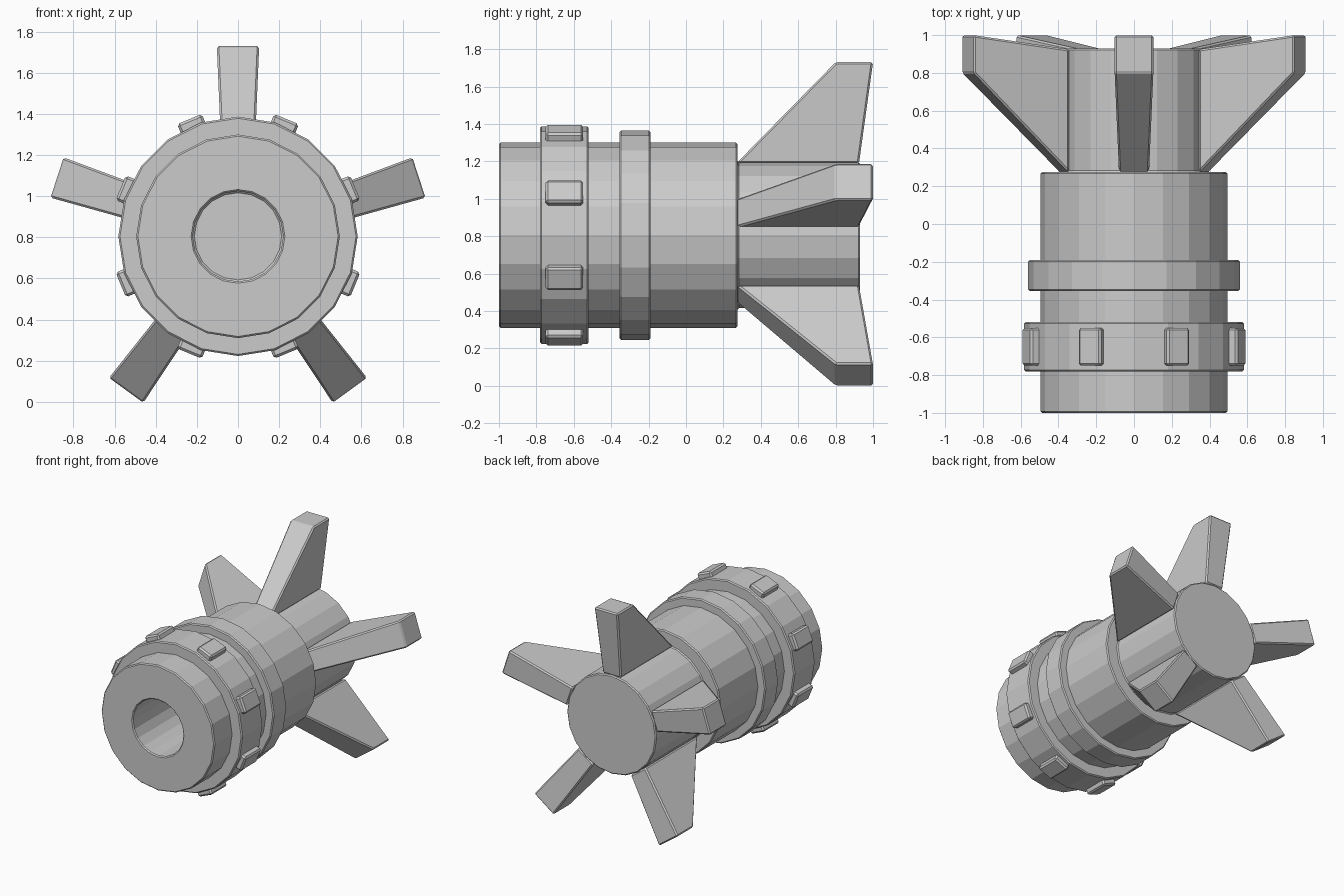
import bpy, bmesh
from math import pi, cos, sin
from mathutils import Matrix

if "Cube" in bpy.data.objects:
    bpy.data.objects.remove(bpy.data.objects["Cube"])

CZ = 0.805     # height of the long axis
SIDES = 20


def finish(bm, name, bevel):
    bmesh.ops.recalc_face_normals(bm, faces=bm.faces)
    mesh = bpy.data.meshes.new(name)
    bm.to_mesh(mesh)
    bm.free()
    ob = bpy.data.objects.new(name, mesh)
    ob.location.z = CZ
    bpy.context.collection.objects.link(ob)
    mod = ob.modifiers.new("edge_bevel", 'BEVEL')
    mod.width, mod.segments = bevel, 1
    mod.limit_method, mod.angle_limit = 'ANGLE', 0.6
    return ob


def lathe(name, profile, closed=False, bevel=0.008):
    """Revolve (radius, y) points round the y axis; open profiles get end caps."""
    bm = bmesh.new()
    rings = [[bm.verts.new((r * cos(2 * pi * i / SIDES), y, r * sin(2 * pi * i / SIDES)))
              for i in range(SIDES)] for r, y in profile]
    pairs = list(zip(rings, rings[1:]))
    if closed:
        pairs.append((rings[-1], rings[0]))
    else:
        bm.faces.new(rings[0])
        bm.faces.new(rings[-1])
    for a, b in pairs:
        for i in range(SIDES):
            j = (i + 1) % SIDES
            bm.faces.new((a[i], a[j], b[j], b[i]))
    return finish(bm, name, bevel)


def block(name, angle, bottom, top, bevel):
    """Radial block; bottom and top are (radius, half width, y front, y back)."""
    bm = bmesh.new()
    loops = []
    for r, w, y0, y1 in (bottom, top):
        loops.append([bm.verts.new(p) for p in
                      ((-w, y0, r), (w, y0, r), (w, y1, r), (-w, y1, r))])
    lo, hi = loops
    bm.faces.new(lo)
    bm.faces.new(hi)
    for i in range(4):
        j = (i + 1) % 4
        bm.faces.new((lo[i], lo[j], hi[j], hi[i]))
    bmesh.ops.transform(bm, matrix=Matrix.Rotation(angle, 4, 'Y'), verts=bm.verts)
    return finish(bm, name, bevel)


# Main tube with bored nose and narrower tail
lathe("body", [(0.22, 0.25), (0.22, -1.0), (0.495, -1.0), (0.495, 0.275),
               (0.39, 0.275), (0.39, 0.93)])

# Raised collars
lathe("front_collar", [(0.46, -0.78), (0.582, -0.78), (0.582, -0.52), (0.46, -0.52)], True)
lathe("middle_collar", [(0.46, -0.355), (0.56, -0.355), (0.56, -0.19), (0.46, -0.19)], True)

# Grip studs round the front collar
for i in range(8):
    block(f"stud_{i + 1}", (i + 0.5) * pi / 4,
          (0.55, 0.065, -0.75, -0.55), (0.617, 0.065, -0.75, -0.55), 0.012)

# Swept tail fins
for i in range(5):
    block(f"fin_{i + 1}", i * 2 * pi / 5,
          (0.385, 0.08, 0.27, 0.925), (0.925, 0.103, 0.80, 1.0), 0.01)
